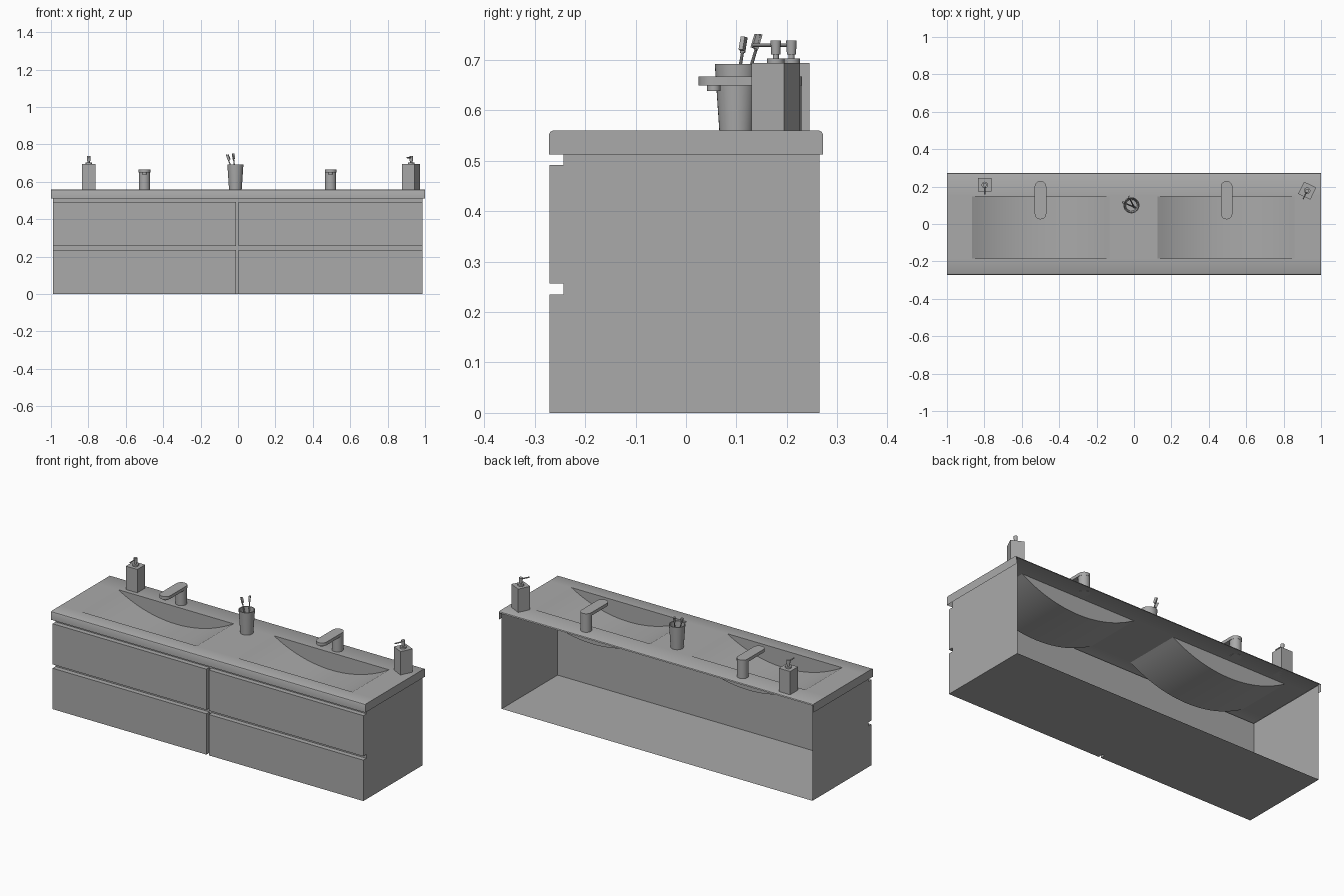
import bpy, bmesh, math
from mathutils import Vector, Matrix

old = bpy.data.objects.get("Cube")
if old:
    bpy.data.objects.remove(old, do_unlink=True)

grey = bpy.data.materials.new("grey")
grey.use_nodes = True
colour = (0.4, 0.4, 0.4, 1)
grey.diffuse_color = colour
grey.node_tree.nodes["Principled BSDF"].inputs["Base Color"].default_value = colour

TOP = 0.56
LIP = 0.512


def finish(name, bm, matrix=Matrix()):
    """Turn a bmesh into a named, shaded object."""
    bmesh.ops.recalc_face_normals(bm, faces=bm.faces)
    mesh = bpy.data.meshes.new(name)
    bm.to_mesh(mesh)
    bm.free()
    mesh.materials.append(grey)
    obj = bpy.data.objects.new(name, mesh)
    obj.matrix_world = matrix
    bpy.context.collection.objects.link(obj)
    bpy.ops.object.select_all(action="DESELECT")
    obj.select_set(True)
    bpy.context.view_layer.objects.active = obj
    bpy.ops.object.shade_smooth_by_angle(angle=math.radians(30))
    return obj


def add_box(bm, lo, hi):
    lo, hi = Vector(lo), Vector(hi)
    m = Matrix.Translation((lo + hi) / 2) @ Matrix.Diagonal((*(hi - lo), 1))
    bmesh.ops.create_cube(bm, size=1, matrix=m)


def add_rod(bm, a, b, r1, r2=None, sides=24):
    """Cylinder or cone from point a to point b."""
    a, b = Vector(a), Vector(b)
    turn = (b - a).to_track_quat("Z", "Y").to_matrix().to_4x4()
    bmesh.ops.create_cone(bm, cap_ends=True, segments=sides, radius1=r1,
                          radius2=r1 if r2 is None else r2, depth=(b - a).length,
                          matrix=Matrix.Translation((a + b) / 2) @ turn)


# Cabinet shell, open at the back and top
bm = bmesh.new()
add_box(bm, (-0.99, -0.243, 0), (0.987, 0.265, 0.55))
bmesh.ops.delete(bm, geom=[f for f in bm.faces if f.normal.y > 0.5 or f.normal.z > 0.5],
                 context="FACES")
finish("cabinet_shell", bm)

# Four drawer fronts separated by grooves
for side, x0, x1 in (("right", -0.99, -0.011), ("left", 0.004, 0.987)):
    for level, z0, z1 in (("lower", 0, 0.235), ("upper", 0.257, 0.491)):
        bm = bmesh.new()
        add_box(bm, (x0, -0.271, z0), (x1, -0.243, z1))
        finish(f"{level}_{side}_drawer_front", bm)

# Countertop shell: rounded profile swept along x with two basin openings
FRONT, BACK = -0.185, 0.148
basins = ((-0.865, -0.132), (0.125, 0.858))
xs = [-1, *basins[0], *basins[1], 1]
edge = [(-0.272, LIP), (-0.272, 0.551), (-0.269, 0.557), (-0.263, TOP)]
profile = edge + [(FRONT, TOP), (BACK, TOP)] + [(-y, z) for y, z in reversed(edge[1:])]
bm = bmesh.new()
rows = [[bm.verts.new((x, y, z)) for y, z in profile] for x in xs]
for i in range(len(xs) - 1):
    for j in range(len(profile) - 1):
        if i in (1, 3) and profile[j][0] == FRONT:
            continue
        bm.faces.new((rows[i][j], rows[i + 1][j], rows[i + 1][j + 1], rows[i][j + 1]))
for row in (rows[0], rows[-1]):
    corner = bm.verts.new((row[0].co.x, -row[0].co.y, LIP))
    bm.faces.new(row + [corner])
finish("countertop", bm)

# Basins: shallow circular trough with flat front and back walls
DEPTH = 0.1
for name, (x0, x1) in zip(("right_basin", "left_basin"), basins):
    half, mid = (x1 - x0) / 2, (x0 + x1) / 2
    radius = (half ** 2 + DEPTH ** 2) / (2 * DEPTH)
    sweep = math.asin(half / radius)
    bm = bmesh.new()
    arcs = []
    for y in (FRONT, BACK):
        arc = []
        for k in range(25):
            a = sweep * (k / 12 - 1)
            arc.append(bm.verts.new((mid + radius * math.sin(a), y,
                                     TOP - DEPTH + radius * (1 - math.cos(a)))))
        arcs.append(arc)
        bm.faces.new(arc)
    for k in range(24):
        bm.faces.new((arcs[0][k], arcs[0][k + 1], arcs[1][k + 1], arcs[1][k]))
    finish(name, bm)

# Taps: round column, flat rounded spout and small outlet
for name, x in (("right_tap", -0.5), ("left_tap", 0.495)):
    bm = bmesh.new()
    add_rod(bm, (x, 0.199, TOP - 0.001), (x, 0.199, 0.65), 0.03, sides=32)
    add_rod(bm, (x, 0.055, 0.638), (x, 0.055, 0.65), 0.013)
    outline = []
    for cy, start in ((0.199, 0), (0.056, math.pi)):
        for k in range(17):
            a = start + math.pi * k / 16
            outline.append(bm.verts.new((x + 0.031 * math.cos(a),
                                         cy + 0.031 * math.sin(a), 0.649)))
    base = bm.faces.new(outline)
    up = bmesh.ops.extrude_face_region(bm, geom=[base], use_keep_orig=True)
    bmesh.ops.translate(bm, vec=(0, 0, 0.018),
                        verts=[v for v in up["geom"] if isinstance(v, bmesh.types.BMVert)])
    finish(name, bm)

# Tumbler: hollow tapered cup
CUP = (-0.014, 0.1)
bm = bmesh.new()
rings = []
for r, z in ((0.034, TOP), (0.043, 0.692), (0.038, 0.692), (0.03, 0.567)):
    rings.append([bm.verts.new((CUP[0] + r * math.cos(k * math.tau / 32),
                                CUP[1] + r * math.sin(k * math.tau / 32), z))
                  for k in range(32)])
for a, b in zip(rings, rings[1:]):
    for k in range(32):
        n = (k + 1) % 32
        bm.faces.new((a[k], a[n], b[n], b[k]))
bm.faces.new(rings[0])
bm.faces.new(rings[-1])
finish("tumbler", bm)

# Toothbrushes: slim handle with a bristle block near the tip
brushes = (((0.006, 0.088, 0.57), (-0.062, 0.117, 0.745)),
           ((-0.002, 0.094, 0.57), (-0.028, 0.148, 0.751)))
for i, (a, b) in enumerate(brushes):
    a, b = Vector(a), Vector(b)
    bm = bmesh.new()
    add_rod(bm, a, a.lerp(b, 0.82), 0.0045, 0.003, sides=10)
    turn = (b - a).to_track_quat("Z", "Y").to_matrix().to_4x4()
    place = Matrix.Translation(a.lerp(b, 0.91)) @ turn
    for offset, size in ((0, (0.01, 0.004, 0.033)), (0.006, (0.009, 0.01, 0.028))):
        bmesh.ops.create_cube(bm, size=1, matrix=place @ Matrix.Translation((0, offset, 0))
                              @ Matrix.Diagonal((*size, 1)))
    finish(f"toothbrush_{i + 1}", bm)

# Soap dispensers: square bottle, collar, stem, pump head and nozzle
for name, x, y, turn in (("right_soap_dispenser", -0.798, 0.209, 0),
                         ("left_soap_dispenser", 0.926, 0.178, -26)):
    bm = bmesh.new()
    add_box(bm, (-0.036, -0.036, 0), (0.036, 0.036, 0.134))
    add_rod(bm, (0, 0, 0.134), (0, 0, 0.143), 0.017)
    add_rod(bm, (0, 0, 0.143), (0, 0, 0.155), 0.006, sides=16)
    add_rod(bm, (0, 0, 0.151), (0, 0, 0.178), 0.009, 0.0105)
    add_rod(bm, (0, 0, 0.169), (0, -0.05, 0.169), 0.0035, sides=12)
    finish(name, bm, Matrix.Translation((x, y, TOP))
           @ Matrix.Rotation(math.radians(turn), 4, "Z"))
